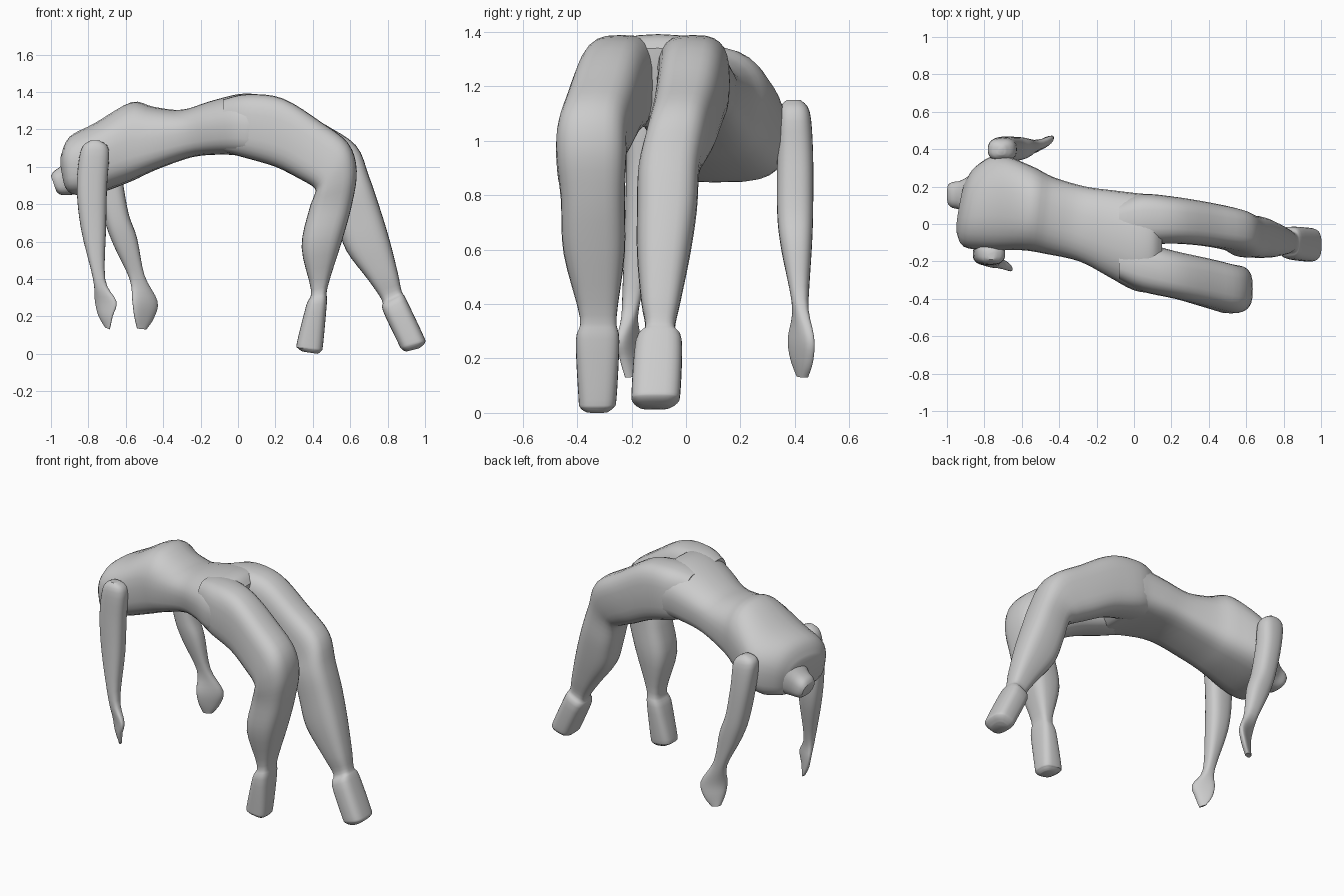
import bpy, bmesh, math
from mathutils import Vector

SEG, STEPS = 28, 4


def spline(p0, p1, p2, p3, t):
    return [0.5 * (2 * b + (c - a) * t + (2 * a - 5 * b + 4 * c - d) * t * t
                   + (3 * b - a - 3 * c + d) * t ** 3)
            for a, b, c, d in zip(p0, p1, p2, p3)]


def power(v, e):
    return math.copysign(abs(v) ** (2 / e), v)


def loft(name, rings, e_top=2.6, e_low=2.6, skew=0.0):
    """Ring: outer edge x,z / inner edge x,z / y min,max / optional y slant."""
    rings = [tuple(r) + (0,) * (7 - len(r)) for r in rings]
    fine = []
    for i in range(len(rings) - 1):
        quad = [rings[max(0, min(len(rings) - 1, i + k))] for k in (-1, 0, 1, 2)]
        fine += [spline(*quad, s / STEPS) for s in range(STEPS)]
    fine.append(rings[-1])
    bm = bmesh.new()
    loops = []
    for n, (xa, za, xb, zb, y0, y1, ay) in enumerate(fine):
        c = Vector(((xa + xb) / 2, (y0 + y1) / 2, (za + zb) / 2))
        a = Vector(((xa - xb) / 2, ay, (za - zb) / 2))
        k = skew * (1 - n / len(fine))
        b = Vector((k, 1, 0)) * (y1 - y0) / 2
        loop = []
        for s in range(SEG):
            t = math.tau * s / SEG
            e = e_top if math.sin(t) >= 0 else e_low
            loop.append(bm.verts.new(c + a * power(math.sin(t), e) + b * power(math.cos(t), e)))
        loops.append(loop)
    for p, q in zip(loops, loops[1:]):
        for s in range(SEG):
            bm.faces.new((p[s], p[(s + 1) % SEG], q[(s + 1) % SEG], q[s]))
    bm.faces.new(loops[0])
    bm.faces.new(loops[-1])
    bmesh.ops.recalc_face_normals(bm, faces=bm.faces)
    mesh = bpy.data.meshes.new(name)
    bm.to_mesh(mesh)
    bm.free()
    ob = bpy.data.objects.new(name, mesh)
    bpy.context.collection.objects.link(ob)
    bpy.context.view_layer.objects.active = ob
    bpy.ops.object.select_all(action='DESELECT')
    ob.select_set(True)
    bpy.ops.object.shade_smooth_by_angle(angle=math.radians(45))
    return ob


# Arched torso, from shoulders to hips
loft("torso", [
    (-.935, 1.07, -.90, .875, -.05, .24),
    (-.89, 1.165, -.865, .85, -.12, .31),
    (-.76, 1.235, -.76, .855, -.14, .37),
    (-.57, 1.345, -.58, .92, -.14, .31),
    (-.45, 1.32, -.45, .98, -.16, .25),
    (-.30, 1.305, -.25, 1.05, -.20, .20),
    (-.15, 1.35, -.10, 1.065, -.28, .18),
    (0, 1.388, 0, 1.06, -.35, .165),
    (.10, 1.385, .07, 1.05, -.365, .155),
    (.15, 1.34, .13, 1.09, -.33, .12),
], 2.3, 3.6, .18)

# Neck stump
loft("neck", [
    (-.86, 1.10, -.84, .86, .01, .28),
    (-.94, 1.01, -.89, .85, .07, .235),
    (-.985, .975, -.945, .85, .085, .225),
    (-1.0, .95, -.97, .865, .10, .215),
])

# Near leg, bent sharply at the knee
loft("near_leg", [
    (-.08, 1.36, -.08, 1.08, -.30, -.10),
    (.05, 1.388, .03, 1.05, -.36, -.10),
    (.24, 1.365, .20, 1.00, -.40, -.145),
    (.45, 1.235, .33, .935, -.445, -.185),
    (.59, 1.125, .41, .885, -.475, -.215),
    (.635, .98, .405, .84, -.475, -.22),
    (.61, .80, .38, .77, -.46, -.225),
    (.555, .60, .34, .57, -.45, -.225),
    (.48, .36, .39, .34, -.39, -.255),
    (.475, .27, .365, .26, -.405, -.245),
    (.455, .05, .315, .06, -.395, -.255),
    (.445, .015, .32, .03, -.39, -.265),
    (.425, .0, .345, .012, -.37, -.285),
], 3, 3)

# Far leg, stretched out
loft("far_leg", [
    (-.08, 1.36, -.08, 1.08, -.10, .12),
    (.05, 1.388, .03, 1.05, -.11, .16),
    (.24, 1.365, .20, 1.00, -.105, .145),
    (.45, 1.235, .34, .93, -.12, .115),
    (.63, 1.115, .44, .88, -.145, .08),
    (.70, .95, .49, .84, -.175, .05),
    (.755, .79, .53, .70, -.18, .04),
    (.81, .61, .58, .55, -.18, .015),
    (.855, .43, .70, .39, -.165, -.02),
    (.875, .335, .77, .285, -.15, -.04),
    (.90, .29, .775, .23, -.185, -.015),
    (.99, .10, .855, .06, -.20, -.02),
    (1.0, .06, .875, .025, -.195, -.03),
    (.97, .03, .90, .012, -.17, -.06),
], 3, 3)

# Far arm with a flat slanted hand
loft("far_arm", [
    (-.69, 1.15, -.73, 1.15, .37, .42),
    (-.635, 1.10, -.78, 1.11, .34, .455),
    (-.62, .95, -.765, .95, .335, .467),
    (-.585, .75, -.715, .72, .335, .467),
    (-.54, .62, -.665, .58, .35, .462),
    (-.50, .42, -.58, .40, .388, .45),
    (-.43, .28, -.565, .28, .395, .45, .035),
    (-.45, .19, -.555, .20, .40, .45, .03),
    (-.49, .13, -.54, .135, .41, .445, .01),
])

# Near arm with a flat slanted hand
loft("near_arm", [
    (-.74, 1.14, -.79, 1.14, -.19, -.14),
    (-.69, 1.09, -.84, 1.09, -.215, -.10),
    (-.70, .90, -.862, .90, -.22, -.10),
    (-.705, .68, -.84, .67, -.225, -.11),
    (-.71, .40, -.775, .40, -.235, -.17),
    (-.65, .28, -.765, .28, -.235, -.185, -.03),
    (-.67, .20, -.745, .20, -.23, -.185, -.025),
    (-.685, .13, -.71, .14, -.22, -.19, -.01),
])
